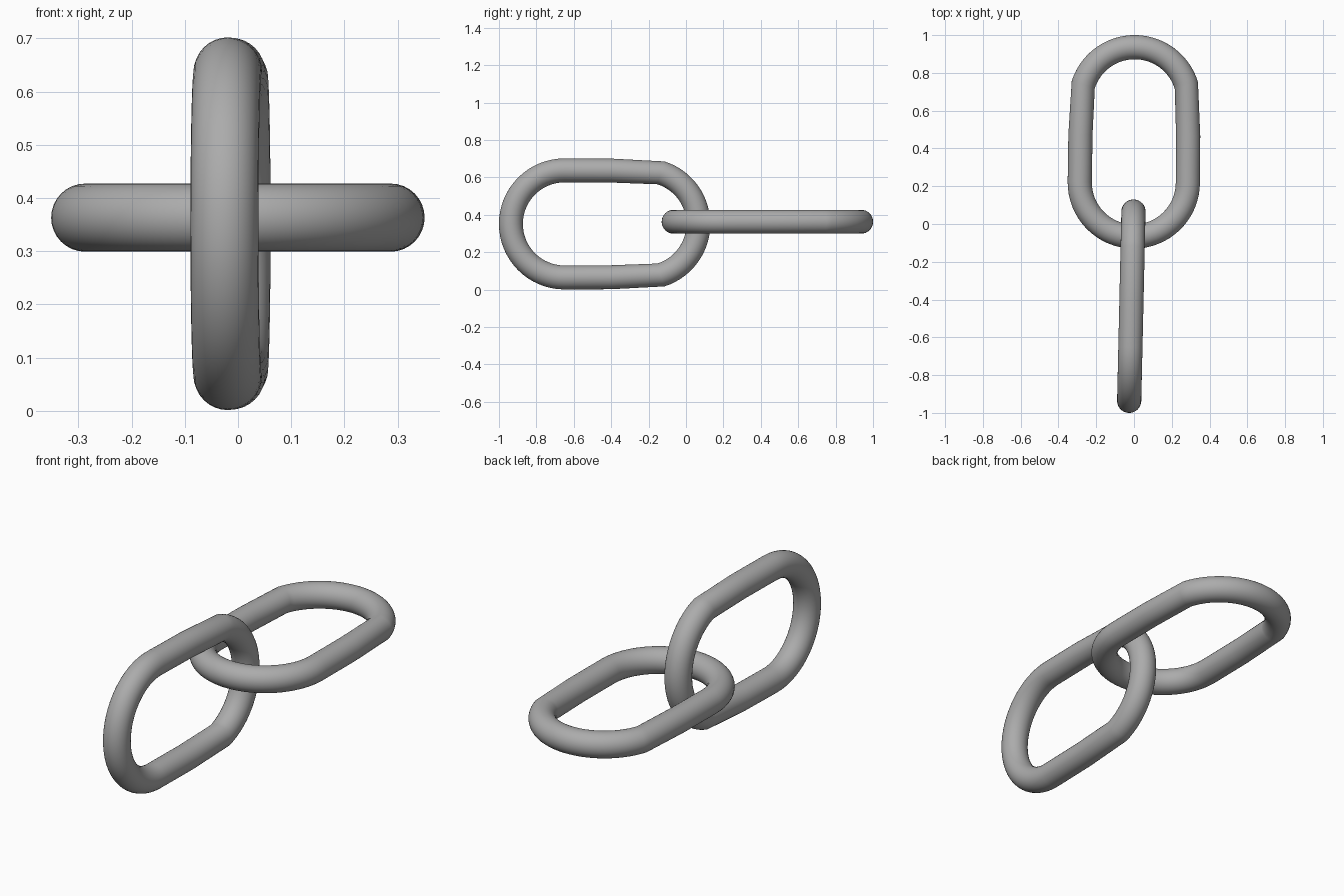
import bpy, bmesh
from math import sin, cos, pi, radians
from mathutils import Vector, Matrix

if "Cube" in bpy.data.objects:
    bpy.data.objects.remove(bpy.data.objects["Cube"])

R, TUBE, SIDES = 0.2862, 0.064, 32    # bend radius, wire radius, wire sides
SPAN = 0.43                           # distance between bend centres

steel = bpy.data.materials.new("dark_steel")
steel.diffuse_color = (0.41, 0.41, 0.41, 1)
steel.use_nodes = True
steel.node_tree.nodes["Principled BSDF"].inputs["Base Color"].default_value = steel.diffuse_color


def rings():
    """Centre-line stations as (centre, outward direction), in the link's XY plane."""
    out = []
    # near bend: full half circle
    for i in range(33):
        a = pi + pi * i / 32
        d = Vector((cos(a), sin(a), 0))
        out.append((d * R, d))
    # straight leg, then far bend starting late so the legs pinch in slightly
    out.append((Vector((R - 0.001, 0.25, 0)), Vector((1, 0, 0))))
    a0 = radians(17.5)
    for i in range(29):
        a = a0 + (pi - 2 * a0) * i / 28
        d = Vector((cos(a), sin(a), 0))
        out.append((d * R + Vector((0, SPAN, 0)), d))
    out.append((Vector((0.001 - R, 0.25, 0)), Vector((-1, 0, 0))))
    return out


def make_link(name, matrix):
    bm = bmesh.new()
    loops = []
    for c, d in rings():
        loops.append([bm.verts.new(c + d * TUBE * cos(2 * pi * k / SIDES)
                                   + Vector((0, 0, TUBE * sin(2 * pi * k / SIDES))))
                      for k in range(SIDES)])
    for i, a in enumerate(loops):
        b = loops[(i + 1) % len(loops)]
        for k in range(SIDES):
            j = (k + 1) % SIDES
            bm.faces.new((a[k], b[k], b[j], a[j])).smooth = True
    bmesh.ops.recalc_face_normals(bm, faces=bm.faces)
    mesh = bpy.data.meshes.new(name)
    bm.to_mesh(mesh)
    bm.free()
    mesh.transform(matrix)
    mesh.materials.append(steel)
    mesh.update()
    obj = bpy.data.objects.new(name, mesh)
    bpy.context.collection.objects.link(obj)
    return obj


# flat link at the back
make_link("flat_link", Matrix.Translation((-0.001, 0.22, 0.363))
          @ Matrix.Rotation(radians(-0.6), 4, 'Z'))

# upright link at the front, turned slightly about the vertical
make_link("upright_link", Matrix.Translation((-0.019, -0.65, 0.3515))
          @ Matrix.Rotation(radians(-1.3), 4, 'Z') @ Matrix.Rotation(radians(-90), 4, 'Y'))
